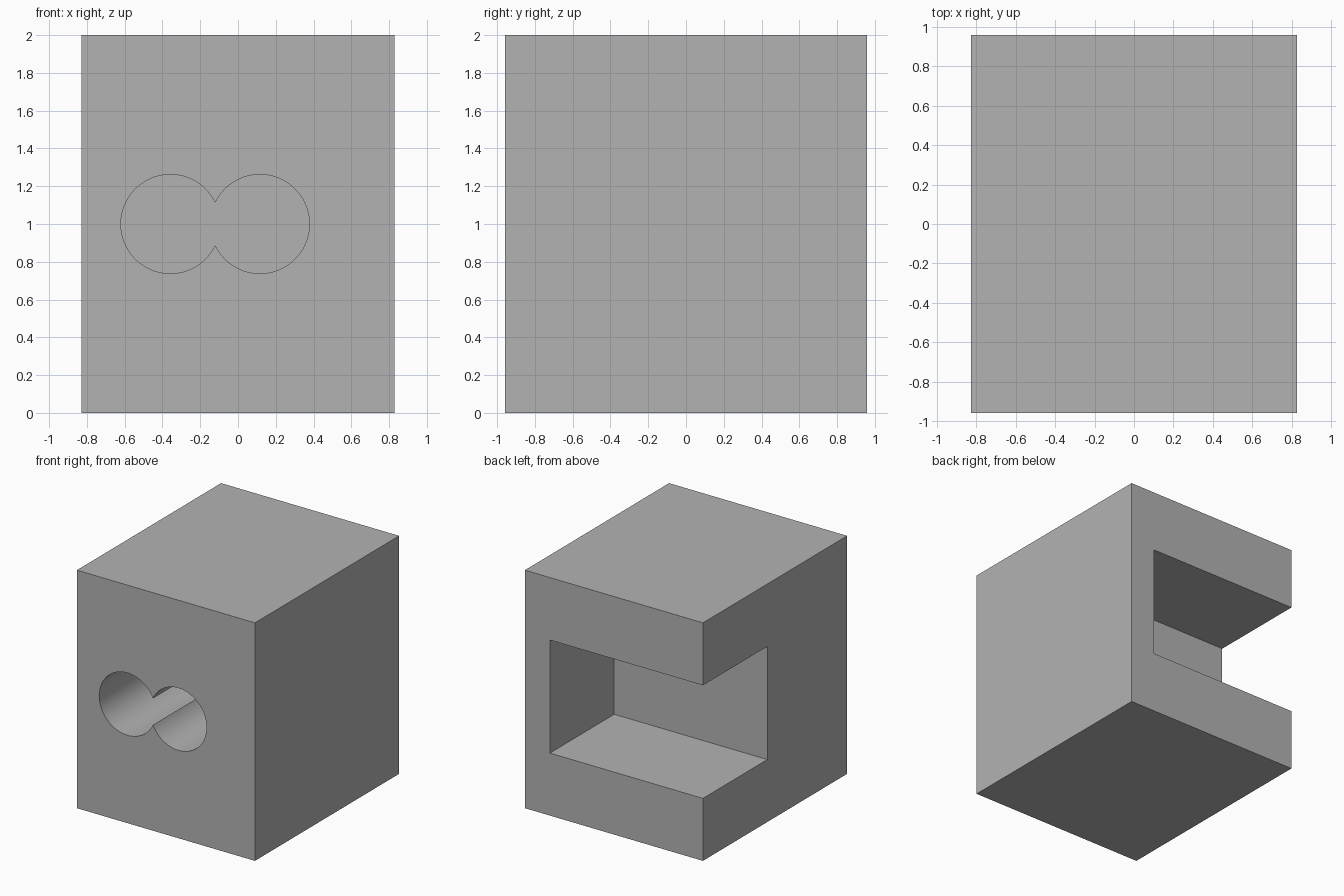
import bpy
import math

if "Cube" in bpy.data.objects:
    bpy.data.objects.remove(bpy.data.objects["Cube"], do_unlink=True)

WIDTH, DEPTH, HEIGHT = 1.655, 1.914, 2.0
GREY = (0.45, 0.45, 0.45, 1)

grey = bpy.data.materials.new("plain grey")
grey.use_nodes = True
grey.diffuse_color = GREY
grey.node_tree.nodes["Principled BSDF"].inputs["Base Color"].default_value = GREY


def box(name, low, high):
    """Box between two opposite corners."""
    centre = [(a + b) / 2 for a, b in zip(low, high)]
    bpy.ops.mesh.primitive_cube_add(size=1, location=centre)
    obj = bpy.context.object
    obj.name = name
    obj.scale = [b - a for a, b in zip(low, high)]
    bpy.ops.object.transform_apply(location=False, rotation=False, scale=True)
    obj.data.materials.append(grey)
    return obj


def bore(name, x):
    """Round cutter running front to back."""
    bpy.ops.mesh.primitive_cylinder_add(
        vertices=96, radius=0.262, depth=1.5,
        location=(x, -0.65, HEIGHT / 2), rotation=(math.pi / 2, 0, 0))
    obj = bpy.context.object
    obj.name = name
    obj.data.materials.append(grey)
    return obj


# Solid block
block = box("block", (-WIDTH / 2, -DEPTH / 2, 0), (WIDTH / 2, DEPTH / 2, HEIGHT))

# Corner recess open to the back and one side, and two overlapping bores into it
cutters = [
    box("recess_cutter", (-1.2, 0.103, 0.525), (0.595, 1.2, 1.475)),
    bore("first_bore_cutter", -0.358),
    bore("second_bore_cutter", 0.116),
]

# Cut each one and discard its cutter
for cutter in cutters:
    cut = block.modifiers.new(cutter.name, "BOOLEAN")
    cut.operation = "DIFFERENCE"
    cut.solver = "EXACT"
    cut.object = cutter
    bpy.ops.object.select_all(action="DESELECT")
    block.select_set(True)
    bpy.context.view_layer.objects.active = block
    bpy.ops.object.modifier_apply(modifier=cut.name)
    bpy.data.objects.remove(cutter, do_unlink=True)

# Smooth bore walls, crisp block edges
bpy.ops.object.shade_smooth_by_angle(angle=math.radians(30))
